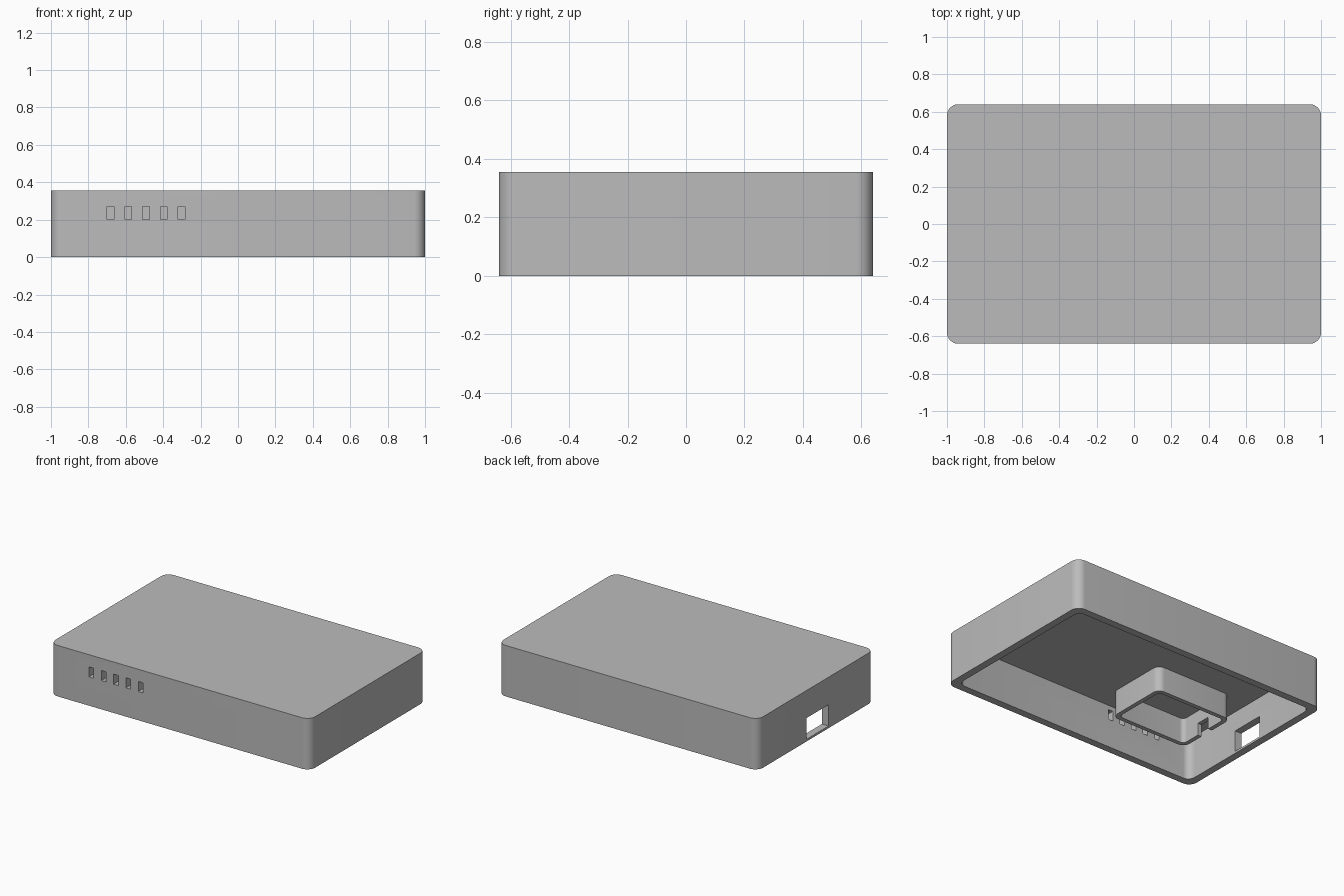
import bpy, bmesh, math
from mathutils import Vector

old = bpy.data.objects.get("Cube")
if old:
    bpy.data.objects.remove(old, do_unlink=True)

# Single plastic colour
plastic = bpy.data.materials.new("grey plastic")
plastic.use_nodes = True
GREY = (0.5, 0.5, 0.5, 1)
plastic.diffuse_color = GREY
plastic.node_tree.nodes["Principled BSDF"].inputs["Base Color"].default_value = GREY


def block(name, low, high, radius=0):
    """Box between two corners, with optional rounded vertical edges."""
    low, high = Vector(low), Vector(high)
    bm = bmesh.new()
    bmesh.ops.create_cube(bm, size=1)
    for v in bm.verts:
        v.co = Vector([(a + b) / 2 + c * (b - a) for a, b, c in zip(low, high, v.co)])
    if radius:
        upright = [e for e in bm.edges
                   if abs(e.verts[0].co.z - e.verts[1].co.z) > 0.01]
        bmesh.ops.bevel(bm, geom=upright, offset=radius, segments=8,
                        profile=0.5, affect='EDGES')
    bmesh.ops.recalc_face_normals(bm, faces=bm.faces)
    mesh = bpy.data.meshes.new(name)
    bm.to_mesh(mesh)
    bm.free()
    mesh.materials.append(plastic)
    obj = bpy.data.objects.new(name, mesh)
    bpy.context.collection.objects.link(obj)
    return obj


def activate(obj):
    bpy.ops.object.select_all(action='DESELECT')
    obj.select_set(True)
    bpy.context.view_layer.objects.active = obj


def cut(target, cutter):
    """Subtract the cutter from the target and discard it."""
    cutter.hide_render = True
    activate(target)
    mod = target.modifiers.new("cut", 'BOOLEAN')
    mod.operation, mod.solver, mod.object = 'DIFFERENCE', 'EXACT', cutter
    bpy.ops.object.modifier_apply(modifier=mod.name)
    bpy.data.objects.remove(cutter, do_unlink=True)


# Case lid: rounded box, open underneath
W, D, H = 1.0, 0.64, 0.355
wall, ceiling = 0.052, 0.30
case = block("case_lid", (-W, -D, 0), (W, D, H), 0.06)
cut(case, block("cavity", (wall - W, wall - D, -0.1), (W - wall, D - wall, ceiling), 0.05))

# Row of indicator slots in the front wall
for i in range(5):
    x = -0.682 + 0.095 * i
    cut(case, block("slot", (x - 0.018, -D - 0.1, 0.2), (x + 0.018, -D + 0.1, 0.27)))

# Port opening in the side wall
cut(case, block("port", (-W - 0.1, -0.14, 0.015), (-W + 0.1, 0.10, 0.163)))

# Inner holder: open frame hanging from the ceiling
x0, x1, y0, y1, low, t = -0.79, -0.2, -0.45, 0.0, 0.125, 0.03
holder = block("inner_holder", (x0, y0, low), (x1, y1, ceiling + 0.01), 0.05)
cut(holder, block("hollow", (x0 + t, y0 + t, 0), (x1 - t, y1 - t, 0.4), 0.03))

# Cable notch in the holder, facing the port side
cut(holder, block("notch", (x0 - 0.1, -0.28, 0), (x0 + 0.1, -0.18, 0.21)))

for obj in (case, holder):
    activate(obj)
    bpy.ops.object.shade_smooth_by_angle(angle=math.radians(30))
